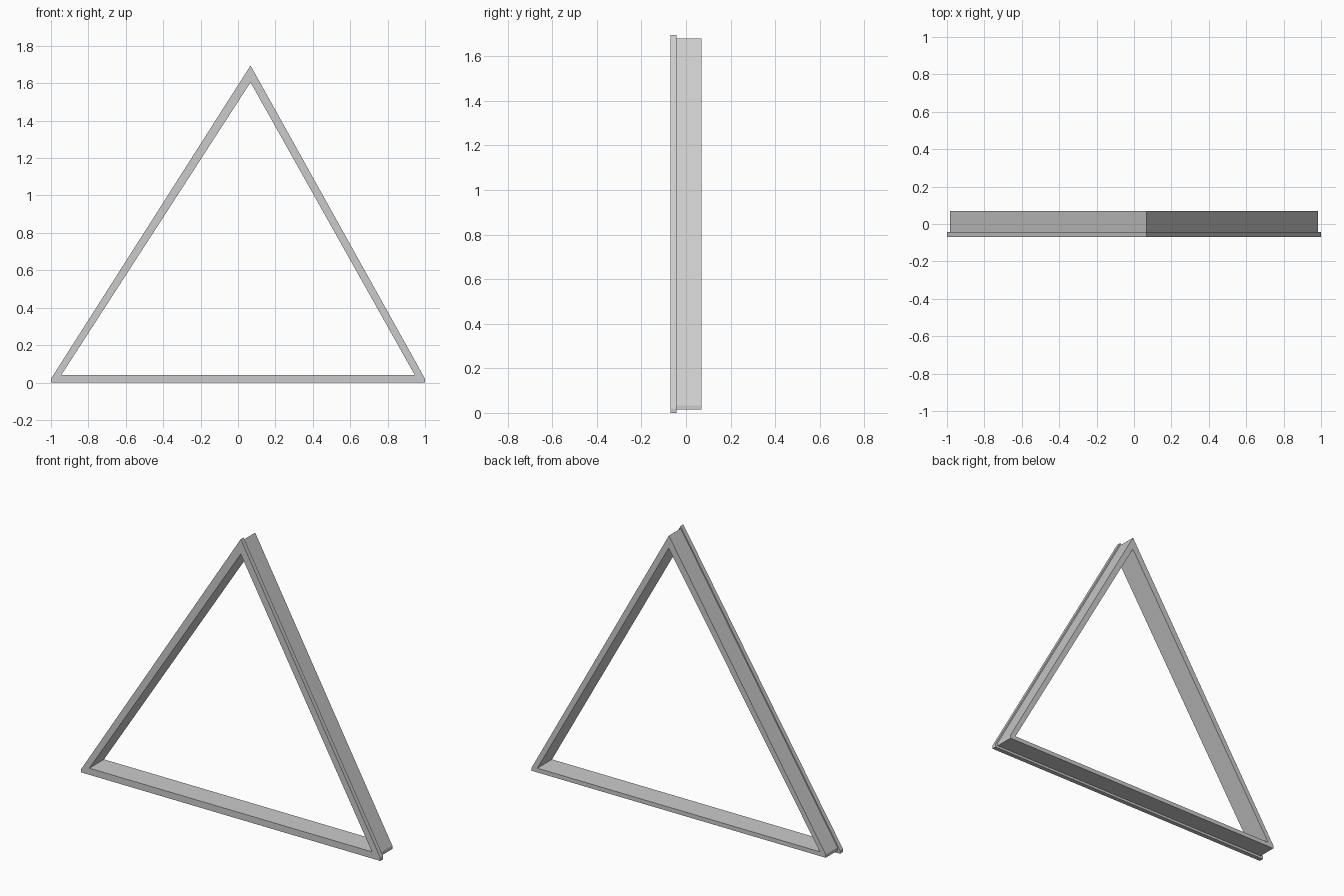
import bpy
import bmesh

if "Cube" in bpy.data.objects:
    bpy.data.objects.remove(bpy.data.objects["Cube"])

# Outer outline (small upright cuts at the bottom corners) and triangular opening, as (x, z)
OUTER = [(-1, 0), (1, 0), (1, 0.02), (0.067, 1.695), (-1, 0.02)]
INNER = [(-0.945, 0.04), (0.945, 0.04), (0.067, 1.605)]
MID_Z = 0.8475


def frame(name, y_front, y_back, scale):
    """Triangular ring, with its outer outline scaled about the middle."""
    bm = bmesh.new()
    o = [bm.verts.new((x * scale, y_front, MID_Z + (z - MID_Z) * scale)) for x, z in OUTER]
    i = [bm.verts.new((x, y_front, z)) for x, z in INNER]
    # bottom, right and left bars, mitred at the corners
    faces = [
        bm.faces.new((o[0], o[1], i[1], i[0])),
        bm.faces.new((o[1], o[2], o[3], i[2], i[1])),
        bm.faces.new((o[3], o[4], o[0], i[0], i[2])),
    ]
    # depth
    ext = bmesh.ops.extrude_face_region(bm, geom=faces, use_keep_orig=True)
    verts = [g for g in ext["geom"] if isinstance(g, bmesh.types.BMVert)]
    bmesh.ops.translate(bm, verts=verts, vec=(0, y_back - y_front, 0))
    bmesh.ops.recalc_face_normals(bm, faces=bm.faces[:])
    mesh = bpy.data.meshes.new(name)
    bm.to_mesh(mesh)
    bm.free()
    obj = bpy.data.objects.new(name, mesh)
    bpy.context.collection.objects.link(obj)
    return obj


# Thin front lip and the deeper, slightly smaller body behind it
frame("front_flange", -0.07, -0.043, 1.0)
frame("frame_body", -0.043, 0.07, 0.983)
